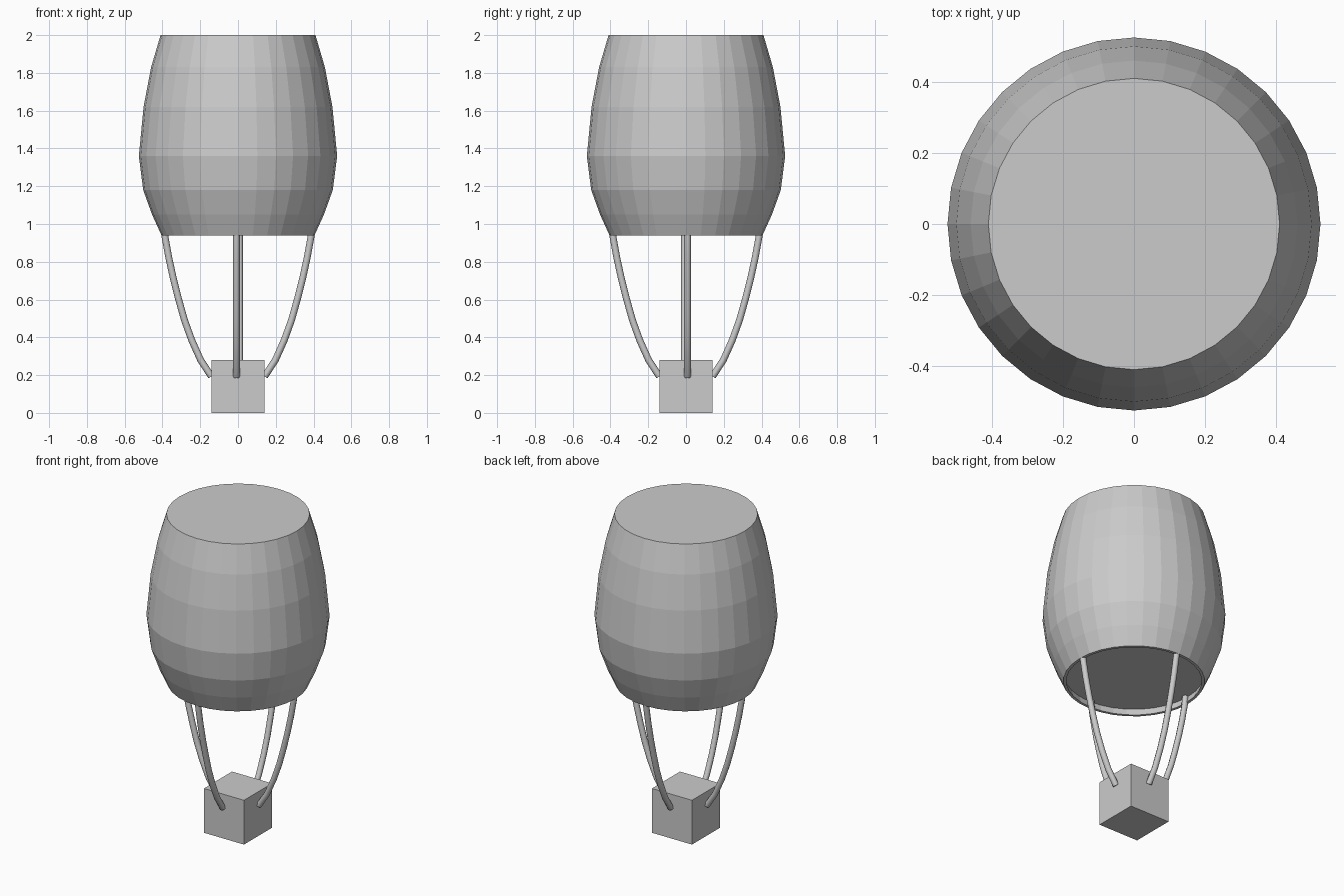
import bpy, bmesh, math
from mathutils import Matrix

if "Cube" in bpy.data.objects:
    bpy.data.objects.remove(bpy.data.objects["Cube"])

grey = bpy.data.materials.new("plain grey")
grey.diffuse_color = (0.6, 0.6, 0.6, 1)
grey.use_nodes = True
grey.node_tree.nodes["Principled BSDF"].inputs["Base Color"].default_value = grey.diffuse_color


def make_object(name, bm):
    bmesh.ops.recalc_face_normals(bm, faces=bm.faces[:])
    mesh = bpy.data.meshes.new(name)
    bm.to_mesh(mesh)
    bm.free()
    mesh.materials.append(grey)
    obj = bpy.data.objects.new(name, mesh)
    bpy.context.collection.objects.link(obj)
    return obj


def lathe(name, profile, sides):
    """Revolve (radius, z) points around z, closing both ends with flat caps."""
    bm = bmesh.new()
    rings = [[bm.verts.new((r * math.cos(2 * math.pi * i / sides),
                            r * math.sin(2 * math.pi * i / sides), z))
              for i in range(sides)] for r, z in profile]
    for a, b in zip(rings, rings[1:]):
        for i in range(sides):
            j = (i + 1) % sides
            bm.faces.new((a[i], a[j], b[j], b[i]))
    bm.faces.new(rings[0])
    bm.faces.new(rings[-1])
    return make_object(name, bm)


# Balloon envelope: flat top, bulging wall, thin lip and recessed underside
lathe("balloon_envelope", [
    (0.41, 2.0), (0.46, 1.83), (0.50, 1.62), (0.525, 1.36), (0.502, 1.18),
    (0.455, 1.05), (0.405, 0.94), (0.388, 0.94), (0.402, 0.985)], 32)

# Basket: plain cube
bm = bmesh.new()
bmesh.ops.create_cube(bm, size=0.28, matrix=Matrix.Translation((0, 0, 0.14)))
make_object("basket", bm)

# Four curved ropes from the basket sides to the inside of the lip
path = [(0.141, 0.193), (0.198, 0.28), (0.245, 0.385), (0.283, 0.49),
        (0.314, 0.60), (0.342, 0.71), (0.366, 0.82), (0.386, 0.93), (0.39, 0.99)]
for k, side in enumerate(("right", "back", "left", "front")):
    curve = bpy.data.curves.new("rope_path", 'CURVE')
    curve.dimensions = '3D'
    curve.bevel_depth = 0.018
    curve.bevel_resolution = 2
    curve.use_fill_caps = True
    spline = curve.splines.new('POLY')
    spline.points.add(len(path) - 1)
    offset = 0.008 if side in ("right", "left") else -0.008
    for point, (x, z) in zip(spline.points, path):
        y = 0.008 if k % 2 == 0 else -0.008
        point.co = (x, y, z, 1)
    curve.materials.append(grey)
    rope = bpy.data.objects.new("rope_" + side, curve)
    rope.rotation_euler.z = k * math.pi / 2
    bpy.context.collection.objects.link(rope)
